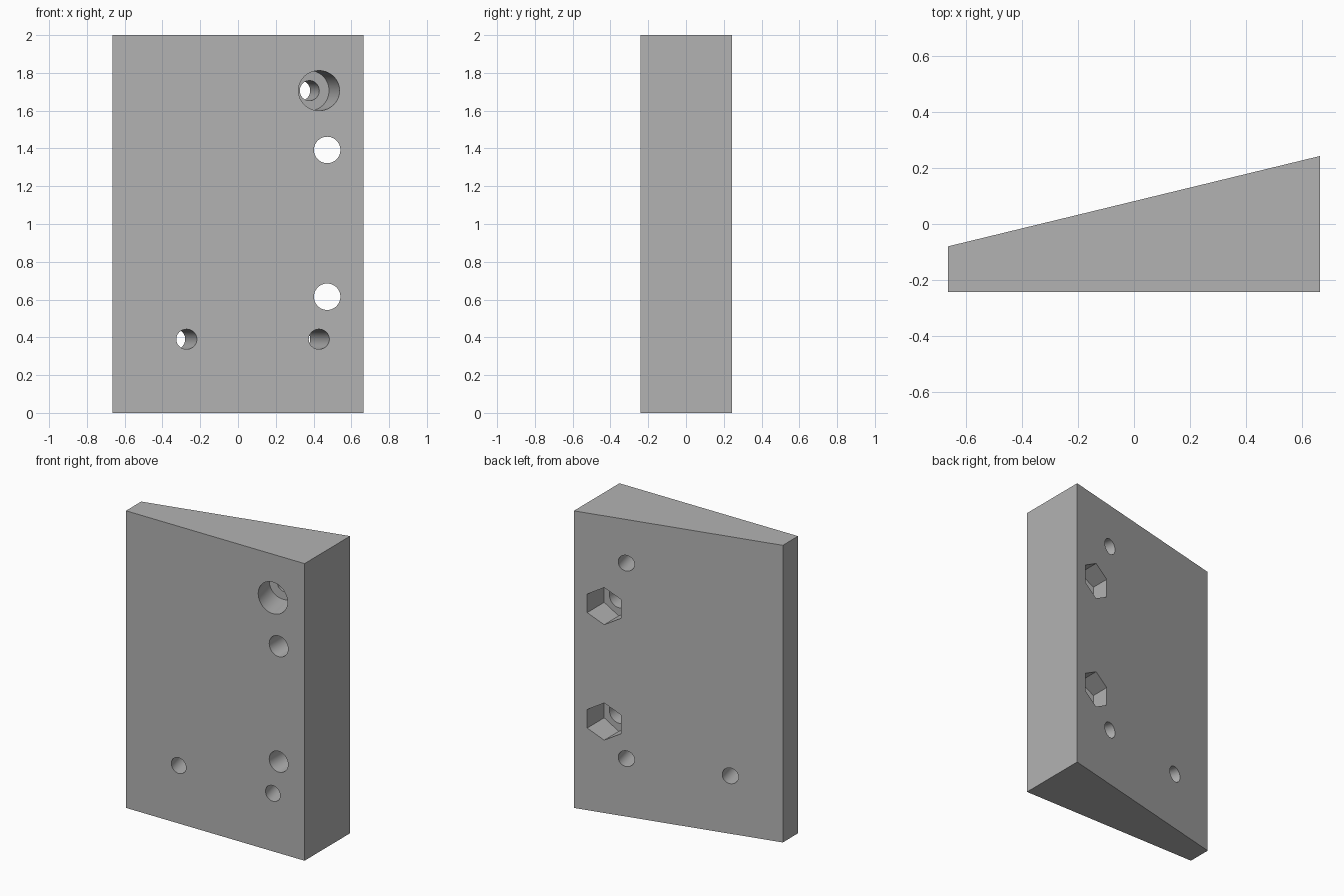
import bpy
import bmesh
import math
from mathutils import Matrix, Vector

if "Cube" in bpy.data.objects:
    bpy.data.objects.remove(bpy.data.objects["Cube"], do_unlink=True)

HALF_W, HEIGHT = 0.665, 2.0
FRONT, BACK_THIN, BACK_THICK = -0.242, -0.08, 0.243
SLOPE = (BACK_THICK - BACK_THIN) / (2 * HALF_W)

grey = bpy.data.materials.new("plain grey")
grey.use_nodes = True
colour = (0.45, 0.45, 0.45, 1)
grey.diffuse_color = colour
grey.node_tree.nodes["Principled BSDF"].inputs["Base Color"].default_value = colour


def back_y(x):
    return BACK_THIN + SLOPE * (x + HALF_W)


def new_object(name, bm):
    bmesh.ops.recalc_face_normals(bm, faces=bm.faces)
    mesh = bpy.data.meshes.new(name)
    bm.to_mesh(mesh)
    bm.free()
    mesh.materials.append(grey)
    obj = bpy.data.objects.new(name, mesh)
    bpy.context.collection.objects.link(obj)
    return obj


# Wedge-shaped plate extruded upwards
bm = bmesh.new()
outline = [(-HALF_W, FRONT), (HALF_W, FRONT), (HALF_W, BACK_THICK), (-HALF_W, BACK_THIN)]
base = bm.faces.new([bm.verts.new((x, y, 0)) for x, y in outline])
top = bmesh.ops.extrude_face_region(bm, geom=[base])["geom"]
bmesh.ops.translate(bm, vec=(0, 0, HEIGHT),
                    verts=[v for v in top if isinstance(v, bmesh.types.BMVert)])
plate = new_object("wedge_plate", bm)

cutters = []


def drill(name, start, end, radius, sides=64):
    """Prism cutter from start to end, one corner pointing up."""
    start, end = Vector(start), Vector(end)
    axis = (end - start).normalized()
    up = Vector((0, 0, 1))
    frame = Matrix((up, axis.cross(up), axis)).transposed().to_4x4()
    frame.translation = (start + end) / 2
    bm = bmesh.new()
    # Corners are placed explicitly so that one lies on the up axis
    ring = [bm.verts.new((radius * math.cos(a), radius * math.sin(a), -(end - start).length / 2))
            for a in (math.tau * i / sides for i in range(sides))]
    cap = bm.faces.new(ring)
    ext = bmesh.ops.extrude_face_region(bm, geom=[cap])["geom"]
    bmesh.ops.translate(bm, vec=(0, 0, (end - start).length),
                        verts=[v for v in ext if isinstance(v, bmesh.types.BMVert)])
    bm.transform(frame)
    obj = new_object(name, bm)
    obj.hide_render = True
    cutters.append(obj)


# Straight bolt holes with hexagonal nut pockets in the back
for x, depth in ((-0.472, 0.135), (0.472, 0.155)):
    for z in (0.615, 1.392):
        drill("bolt_hole_cutter", (x, -0.6, z), (x, 0.6, z), 0.07)
        drill("nut_pocket_cutter", (x, back_y(x) - depth, z), (x, 0.6, z), 0.125, 6)

# Slanted counterbored holes, square to the sloping back
axis = Vector((-SLOPE, 1, 0))
for x, depth in ((-0.272, 0.18), (0.429, 0.207)):
    for z in (0.39, 1.706):
        mouth = Vector((x, FRONT, z))
        drill("screw_hole_cutter", mouth - axis * 0.3, mouth + axis * 0.9, 0.053)
        drill("counterbore_cutter", mouth - axis * 0.3, mouth + axis * depth, 0.106)

# Cut everything, bake the result and drop the cutters
for cutter in cutters:
    mod = plate.modifiers.new(cutter.name, "BOOLEAN")
    mod.operation = "DIFFERENCE"
    mod.solver = "EXACT"
    mod.object = cutter
bpy.context.view_layer.update()
baked = bpy.data.meshes.new_from_object(
    plate.evaluated_get(bpy.context.evaluated_depsgraph_get()))
plate.modifiers.clear()
plate.data = baked
baked.name = "wedge_plate"
baked.materials.clear()
baked.materials.append(grey)
for cutter in cutters:
    bpy.data.objects.remove(cutter, do_unlink=True)

# Smooth bores with crisp rims
for obj in bpy.context.selected_objects:
    obj.select_set(False)
plate.select_set(True)
bpy.context.view_layer.objects.active = plate
bpy.ops.object.shade_smooth_by_angle(angle=math.radians(30))
